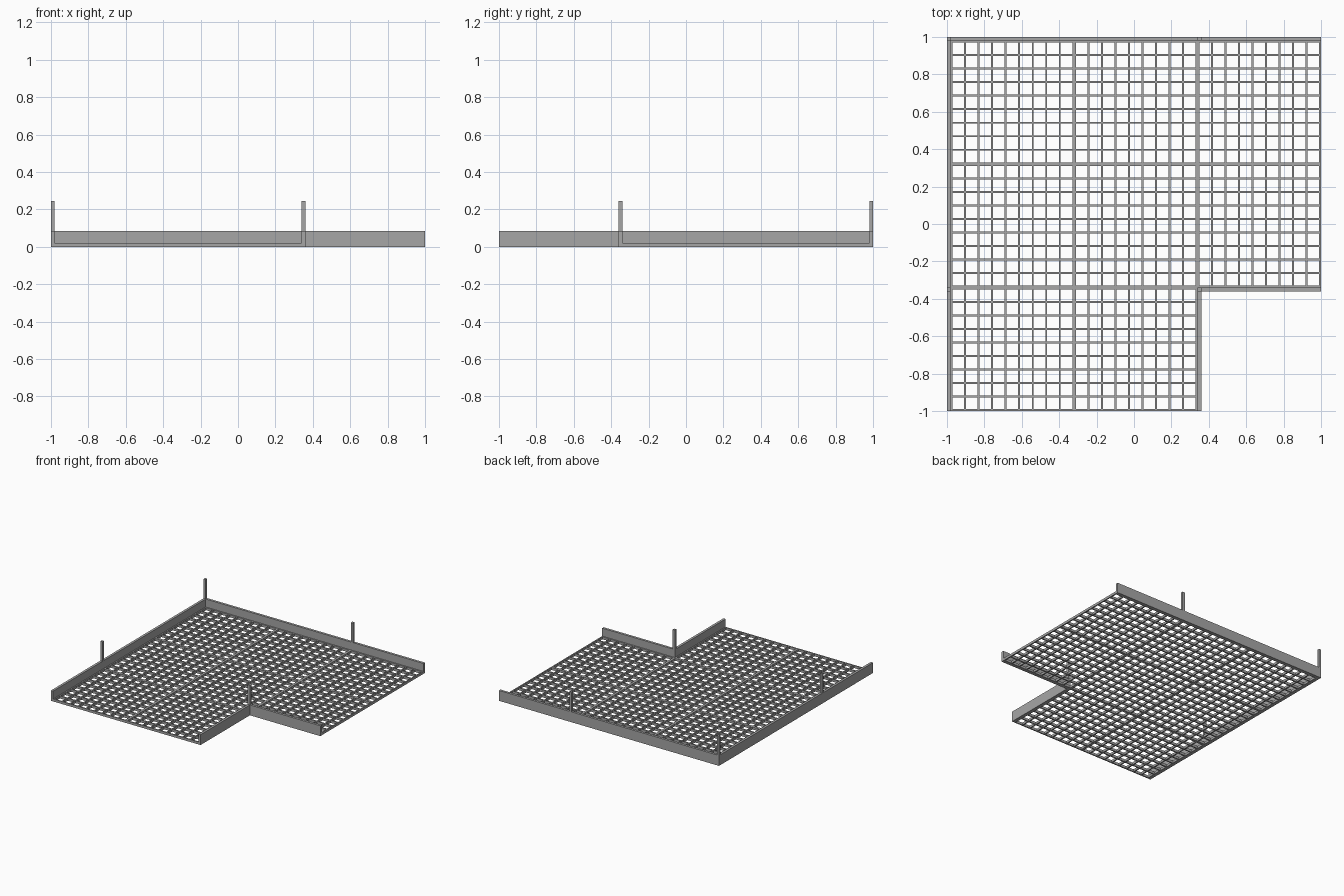
import bpy
import bmesh

if "Cube" in bpy.data.objects:
    bpy.data.objects.remove(bpy.data.objects["Cube"])

grey = bpy.data.materials.new("galvanised_grey")
grey.diffuse_color = (0.38, 0.38, 0.38, 1)
grey.use_nodes = True
grey.node_tree.nodes["Principled BSDF"].inputs["Base Color"].default_value = grey.diffuse_color


def finish(bm, name):
    mesh = bpy.data.meshes.new(name)
    bm.to_mesh(mesh)
    bm.free()
    mesh.materials.append(grey)
    obj = bpy.data.objects.new(name, mesh)
    bpy.context.collection.objects.link(obj)
    return obj


def prism(name, outline, z0, z1):
    """Closed outline in plan, extruded from z0 to z1."""
    bm = bmesh.new()
    face = bm.faces.new([bm.verts.new((x, y, z0)) for x, y in outline])
    top = bmesh.ops.extrude_face_region(bm, geom=[face], use_keep_orig=True)["geom"]
    for v in top:
        if isinstance(v, bmesh.types.BMVert):
            v.co.z = z1
    bmesh.ops.recalc_face_normals(bm, faces=bm.faces)
    return finish(bm, name)


# Grating panel: bars are the kept strips of a grid, openings are removed
CELLS, PANEL, BAR, DEPTH = 9, 0.66, 0.01, 0.02
PITCH = (PANEL - BAR) / CELLS
lines = [i * PITCH + side for i in range(CELLS + 1) for side in (0, BAR)]

bm = bmesh.new()
n = len(lines)
grid = [[bm.verts.new((x, y, 0)) for y in lines] for x in lines]
for i in range(n - 1):
    for j in range(n - 1):
        if not (i % 2 and j % 2):
            bm.faces.new((grid[i][j], grid[i + 1][j], grid[i + 1][j + 1], grid[i][j + 1]))
top = bmesh.ops.extrude_face_region(bm, geom=bm.faces[:], use_keep_orig=True)["geom"]
for v in top:
    if isinstance(v, bmesh.types.BMVert):
        v.co.z = DEPTH
bmesh.ops.recalc_face_normals(bm, faces=bm.faces)
panel = finish(bm, "grating_panel")
panel.location = (-0.98, -1, 0)

# Eight panels in an L-shaped layout (front right corner left open)
for col in range(3):
    for row in range(3):
        if (col, row) in ((0, 0), (2, 0)):
            continue
        copy = panel.copy()
        copy.location = (-0.98 + col * PANEL, -1 + row * PANEL, 0)
        bpy.context.collection.objects.link(copy)

# Kick plates: outer back-left corner and inner front-right corner
KICK, POST = 0.085, 0.245
prism("outer_kick_plate",
      [(-1, -1), (-0.98, -1), (-0.98, 0.98), (1, 0.98), (1, 1), (-1, 1)], 0, KICK)
prism("inner_kick_plate",
      [(0.34, -1), (0.36, -1), (0.36, -0.36), (1, -0.36), (1, -0.34), (0.34, -0.34)], 0, KICK)

# Short posts standing on the kick plates
for name, x, y in (("corner_post", -0.99, 0.99), ("left_post", -0.99, -0.35),
                   ("back_post", 0.35, 0.99), ("inner_corner_post", 0.35, -0.35)):
    r = 0.01
    prism(name, [(x - r, y - r), (x + r, y - r), (x + r, y + r), (x - r, y + r)], KICK, POST)
